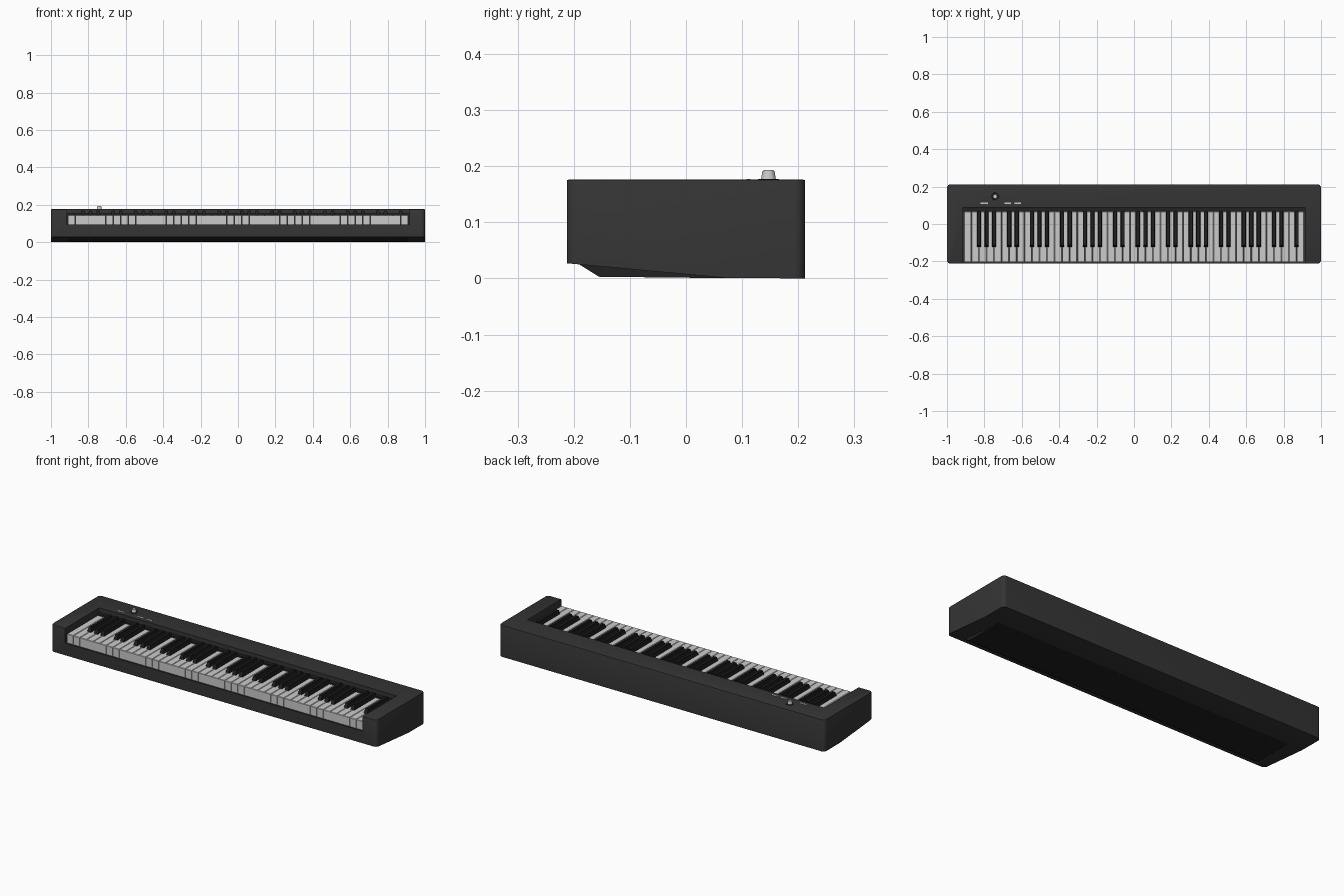
import bpy, bmesh, math
from mathutils import Vector

if "Cube" in bpy.data.objects:
    bpy.data.objects.remove(bpy.data.objects["Cube"])

def material(name, v):
    m = bpy.data.materials.new(name)
    m.diffuse_color = (v, v, v, 1)
    m.use_nodes = True
    m.node_tree.nodes["Principled BSDF"].inputs["Base Color"].default_value = m.diffuse_color
    return m

DARK, BLACK = material("dark_plastic", 0.035), material("black_plastic", 0.015)

def finish(bm, name, mat=None):
    bmesh.ops.recalc_face_normals(bm, faces=bm.faces)
    me = bpy.data.meshes.new(name)
    bm.to_mesh(me)
    bm.free()
    ob = bpy.data.objects.new(name, me)
    bpy.context.collection.objects.link(ob)
    if mat:
        me.materials.append(mat)
    return ob

def extrude_x(profile, half):
    """Solid from a (y, z) profile, spanning -half..half in x."""
    bm = bmesh.new()
    f = bm.faces.new([bm.verts.new((-half, y, z)) for y, z in profile])
    g = bmesh.ops.extrude_face_region(bm, geom=[f])["geom"]
    bmesh.ops.translate(bm, vec=(2 * half, 0, 0),
                        verts=[v for v in g if isinstance(v, bmesh.types.BMVert)])
    bmesh.ops.recalc_face_normals(bm, faces=bm.faces)
    return bm

def add_box(bm, x0, x1, y0, y1, z0, z1, inset=0.0, front=0.0):
    """Box whose top is drawn in at the sides (inset) and at the front."""
    lo = [(x0, y0), (x1, y0), (x1, y1), (x0, y1)]
    hi = [(x0 + inset, y0 + front), (x1 - inset, y0 + front), (x1 - inset, y1), (x0 + inset, y1)]
    a = [bm.verts.new((x, y, z0)) for x, y in lo]
    b = [bm.verts.new((x, y, z1)) for x, y in hi]
    bm.faces.new(a[::-1])
    bm.faces.new(b)
    for i in range(4):
        j = (i + 1) % 4
        bm.faces.new((a[i], a[j], b[j], b[i]))

def box(name, *dims, mat=None):
    bm = bmesh.new()
    add_box(bm, *dims)
    return finish(bm, name, mat)

def smooth(ob, angle=30):
    bpy.ops.object.select_all(action='DESELECT')
    ob.select_set(True)
    bpy.context.view_layer.objects.active = ob
    bpy.ops.object.shade_smooth_by_angle(angle=math.radians(angle))

# Case: side profile with a sloping underside, rounded corners, softened top rim
TOP = 0.176
bm = extrude_x([(-.2125, TOP), (-.2125, .027), (.07, .001), (.2125, 0), (.2125, TOP)], 1.0)
corners = [e for e in bm.edges
           if (e.verts[0].co - e.verts[1].co).xy.length < 1e-5]
bmesh.ops.bevel(bm, geom=corners, offset=0.02, segments=6, profile=0.5, affect='EDGES')
rim = [e for e in bm.edges if all(v.co.z > TOP - 1e-4 for v in e.verts)]
bmesh.ops.bevel(bm, geom=rim, offset=0.003, segments=2, profile=0.5, affect='EDGES')
case = finish(bm, "case", DARK)

# Key well cut out of the case
cutter = box("key_well_cutter", -.914, .914, -.3, .087, .094, .3)
cutter.hide_render = True
cutter.hide_viewport = True
cutter.display_type = 'WIRE'
mod = case.modifiers.new("key_well", 'BOOLEAN')
mod.operation, mod.object, mod.solver = 'DIFFERENCE', cutter, 'EXACT'
bpy.context.view_layer.objects.active = case
bpy.ops.object.modifier_apply(modifier=mod.name)
bpy.data.objects.remove(cutter)
smooth(case)

# Base plate set in from both ends
finish(extrude_x([(-.195, .028), (-.155, .003), (.07, .0005), (.07, .02)], .91), "base_plate", BLACK)

# Dark strip behind the keys
box("key_strip", -.914, .914, .066, .088, .09, .152, mat=BLACK)

# Keys: 45 naturals from E up to G, sharps between them
N, HALF = 45, 0.91
W = 2 * HALF / N
whites, blacks = bmesh.new(), bmesh.new()
for i in range(N):
    x = -HALF + i * W
    add_box(whites, x + .0008, x + W - .0008, -.204, .066, .0945, .144)
    note = (i + 2) % 7                       # 0 = C
    if note not in (2, 6) and i < N - 1:
        c = x + W
        add_box(blacks, c - .0115, c + .0115, -.124, .066, .14, .169, .003, .012)
bmesh.ops.bevel(whites, geom=[e for e in whites.edges if all(v.co.z > .14 for v in e.verts)],
                offset=.002, segments=1, affect='EDGES')
bmesh.ops.bevel(blacks, geom=[e for e in blacks.edges if all(v.co.z > .16 for v in e.verts)],
                offset=.002, segments=2, affect='EDGES')
finish(whites, "white_keys")
finish(blacks, "black_keys", BLACK)

# Volume knob on its collar
def cone(name, r1, r2, z0, z1, mat=None):
    bm = bmesh.new()
    bmesh.ops.create_cone(bm, cap_ends=True, segments=32, radius1=r1, radius2=r2, depth=z1 - z0)
    bmesh.ops.translate(bm, verts=bm.verts, vec=(-.742, .147, (z0 + z1) / 2))
    top = [e for e in bm.edges if all(v.co.z > z1 - 1e-5 for v in e.verts)]
    bmesh.ops.bevel(bm, geom=top, offset=min(.0015, (z1 - z0) / 3), segments=2, affect='EDGES')
    smooth(finish(bm, name, mat))

cone("knob_collar", .021, .020, .174, .1775, BLACK)
cone("volume_knob", .0135, .0105, .175, .193)

# Slim buttons on the panel
for k, (x, w) in enumerate(((-.80, .04), (-.675, .036), (-.622, .034))):
    box(f"button_{k + 1}", x - w / 2, x + w / 2, .108, .115, .174, .1775)
